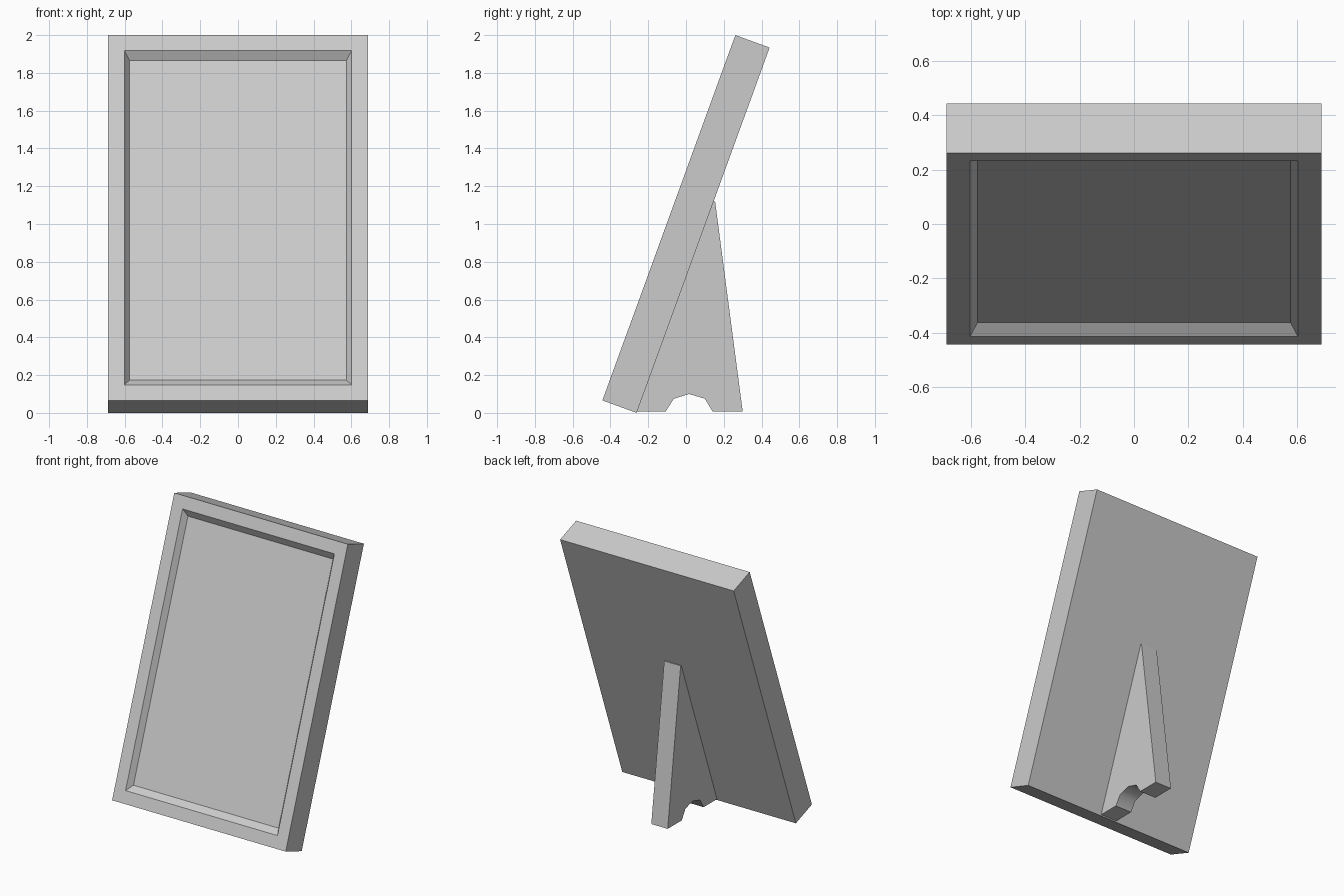
import bpy, bmesh, math
from mathutils import Matrix

if "Cube" in bpy.data.objects:
    bpy.data.objects.remove(bpy.data.objects["Cube"])

TILT = math.radians(20)
HALF_W, LENGTH, THICK = 0.688, 2.058, 0.193
RIM, DEPTH, TAPER = 0.086, 0.039, 0.955


def add_object(name, bm):
    bmesh.ops.recalc_face_normals(bm, faces=bm.faces)
    mesh = bpy.data.meshes.new(name)
    bm.to_mesh(mesh)
    bm.free()
    obj = bpy.data.objects.new(name, mesh)
    bpy.context.collection.objects.link(obj)
    return obj


def rect(bm, hx, hz, y):
    return [bm.verts.new((x * hx, y, z * hz))
            for x, z in ((-1, -1), (1, -1), (1, 1), (-1, 1))]


# Frame slab: rectangular loops from the back, round the rim, into the bevelled recess
bm = bmesh.new()
hz, t = LENGTH / 2, THICK / 2
ox, oz = HALF_W - RIM, hz - RIM
loops = [rect(bm, HALF_W, hz, t),
         rect(bm, HALF_W, hz, -t),
         rect(bm, ox, oz, -t),
         rect(bm, ox * TAPER, oz * TAPER, -t + DEPTH)]
for a, b in zip(loops, loops[1:]):
    for i in range(4):
        j = (i + 1) % 4
        bm.faces.new((a[i], a[j], b[j], b[i]))
bm.faces.new(loops[0])
bm.faces.new(loops[-1])
# Lean the slab back with its lower rear edge on the ground
bmesh.ops.transform(bm, verts=bm.verts,
                    matrix=Matrix.Translation((0, 0, 1)) @ Matrix.Rotation(-TILT, 4, 'X'))
add_object("picture_frame", bm)

# Easel leg: side profile (y, z) with an arched foot, extruded across x
LEG_W = 0.13
profile = [(-0.259, 0.008), (0.145, 1.12), (0.154, 1.12), (0.30, 0.008),
           (0.14, 0.008), (0.10, 0.075), (0.017, 0.10), (-0.065, 0.075), (-0.107, 0.008)]
bm = bmesh.new()
face = bm.faces.new([bm.verts.new((-LEG_W / 2, y, z)) for y, z in profile])
ext = bmesh.ops.extrude_face_region(bm, geom=[face], use_keep_orig=True)
bmesh.ops.translate(bm, vec=(LEG_W, 0, 0),
                    verts=[v for v in ext["geom"] if isinstance(v, bmesh.types.BMVert)])
leg = add_object("easel_leg", bm)

# Smooth only the arch
bpy.context.view_layer.objects.active = leg
leg.select_set(True)
bpy.ops.object.shade_smooth_by_angle(angle=math.radians(50))
